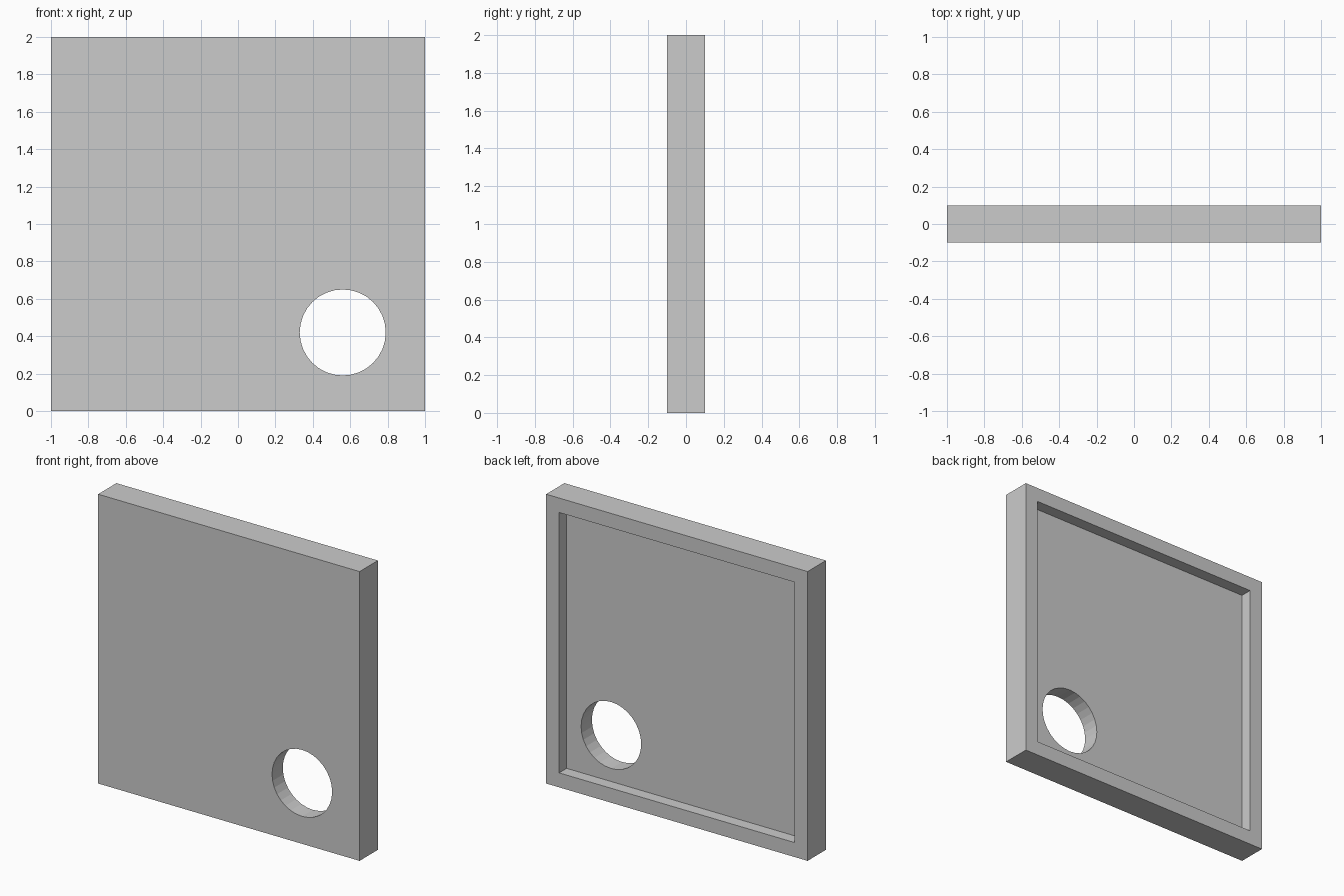
import bpy
from math import pi

if "Cube" in bpy.data.objects:
    bpy.data.objects.remove(bpy.data.objects["Cube"])


def box(name, size, loc):
    bpy.ops.mesh.primitive_cube_add(size=1, location=loc)
    ob = bpy.context.object
    ob.name = name
    ob.scale = size
    bpy.ops.object.transform_apply(location=True, rotation=True, scale=True)
    return ob


def cut(target, cutter):
    mod = target.modifiers.new("cut", 'BOOLEAN')
    mod.operation = 'DIFFERENCE'
    mod.solver = 'EXACT'
    mod.object = cutter
    bpy.context.view_layer.objects.active = target
    bpy.ops.object.modifier_apply(modifier=mod.name)
    bpy.data.objects.remove(cutter, do_unlink=True)


# Square wall panel
panel = box("wall_panel", (2, 0.2, 2), (0, 0, 1))

# Shallow recess in the back, leaving a rim of 0.1
depth = 0.082
cut(panel, box("recess_cutter", (1.8, 2 * depth, 1.8), (0, 0.1, 1)))

# Round hole straight through the panel
bpy.ops.mesh.primitive_cylinder_add(vertices=32, radius=0.23, depth=1,
                                    location=(0.56, 0, 0.42),
                                    rotation=(pi / 2, 0, 0))
hole = bpy.context.object
hole.name = "hole_cutter"
cut(panel, hole)
